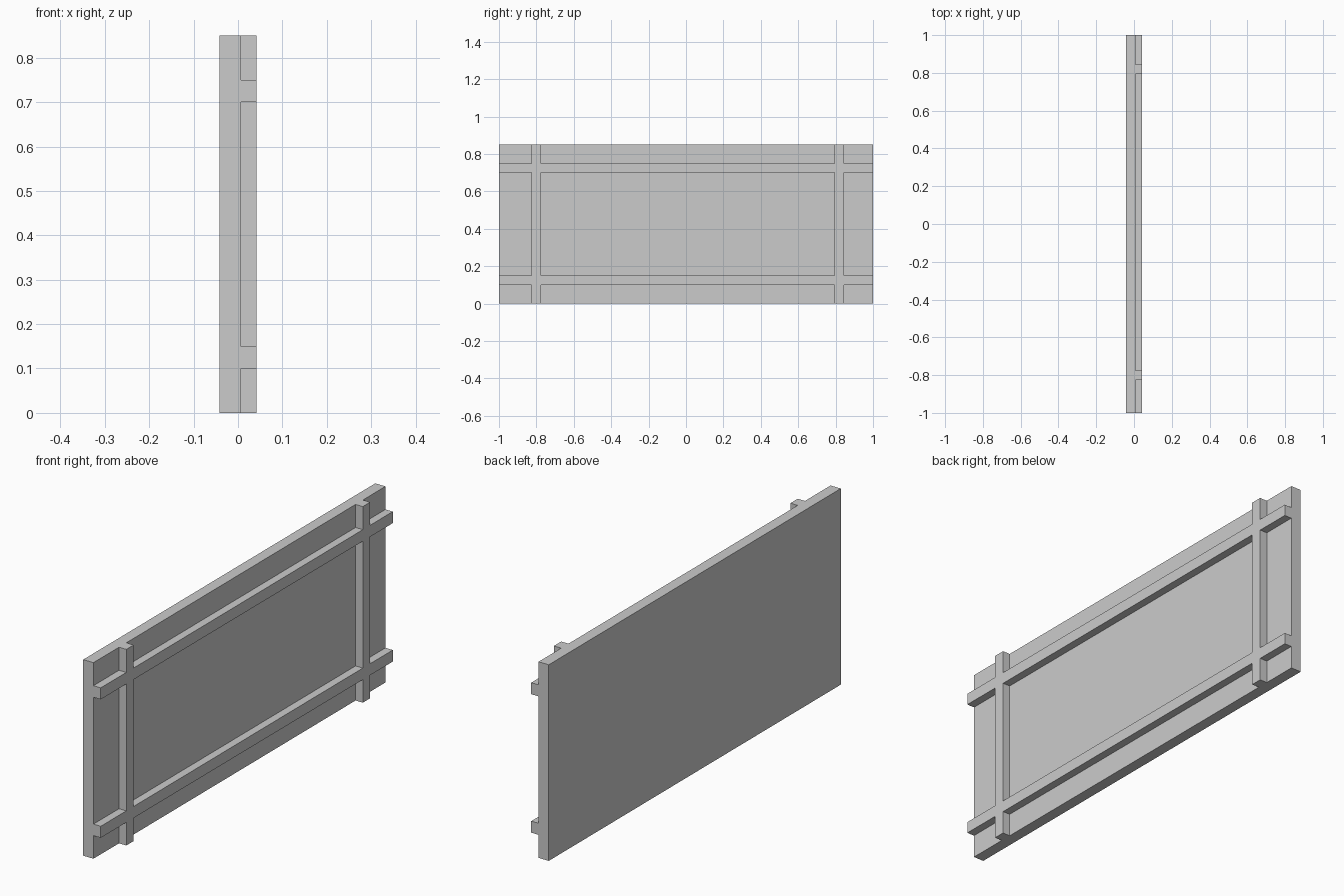
import bpy, bmesh

if "Cube" in bpy.data.objects:
    bpy.data.objects.remove(bpy.data.objects["Cube"])

X_BACK, X_FACE, X_FRONT = -0.042, 0.007, 0.042
HEIGHT = 0.85


def slab(name, x0, x1, ys, zs, keep):
    """Extrude the kept cells of a y/z grid from x0 to x1."""
    bm = bmesh.new()
    grid = [[bm.verts.new((x0, y, z)) for z in zs] for y in ys]
    for i in range(len(ys) - 1):
        for j in range(len(zs) - 1):
            if keep(i, j):
                bm.faces.new((grid[i][j], grid[i + 1][j],
                              grid[i + 1][j + 1], grid[i][j + 1]))
    bmesh.ops.delete(bm, geom=[v for v in bm.verts if not v.link_faces],
                     context='VERTS')
    top = bmesh.ops.extrude_face_region(bm, geom=bm.faces[:], use_keep_orig=True)
    for v in top['geom']:
        if isinstance(v, bmesh.types.BMVert):
            v.co.x = x1
    bmesh.ops.recalc_face_normals(bm, faces=bm.faces[:])
    mesh = bpy.data.meshes.new(name)
    bm.to_mesh(mesh)
    bm.free()
    obj = bpy.data.objects.new(name, mesh)
    bpy.context.collection.objects.link(obj)
    return obj


# Flat backing board
slab("board", X_BACK, X_FACE, (-1, 1), (0, HEIGHT), lambda i, j: True)

# Crossing battens on the +x face, joined flush where they meet
slab("batten_lattice", X_FACE, X_FRONT,
     (-1, -0.825, -0.775, 0.795, 0.845, 1),
     (0, 0.10, 0.15, 0.70, 0.75, HEIGHT),
     lambda i, j: i % 2 == 1 or j % 2 == 1)
